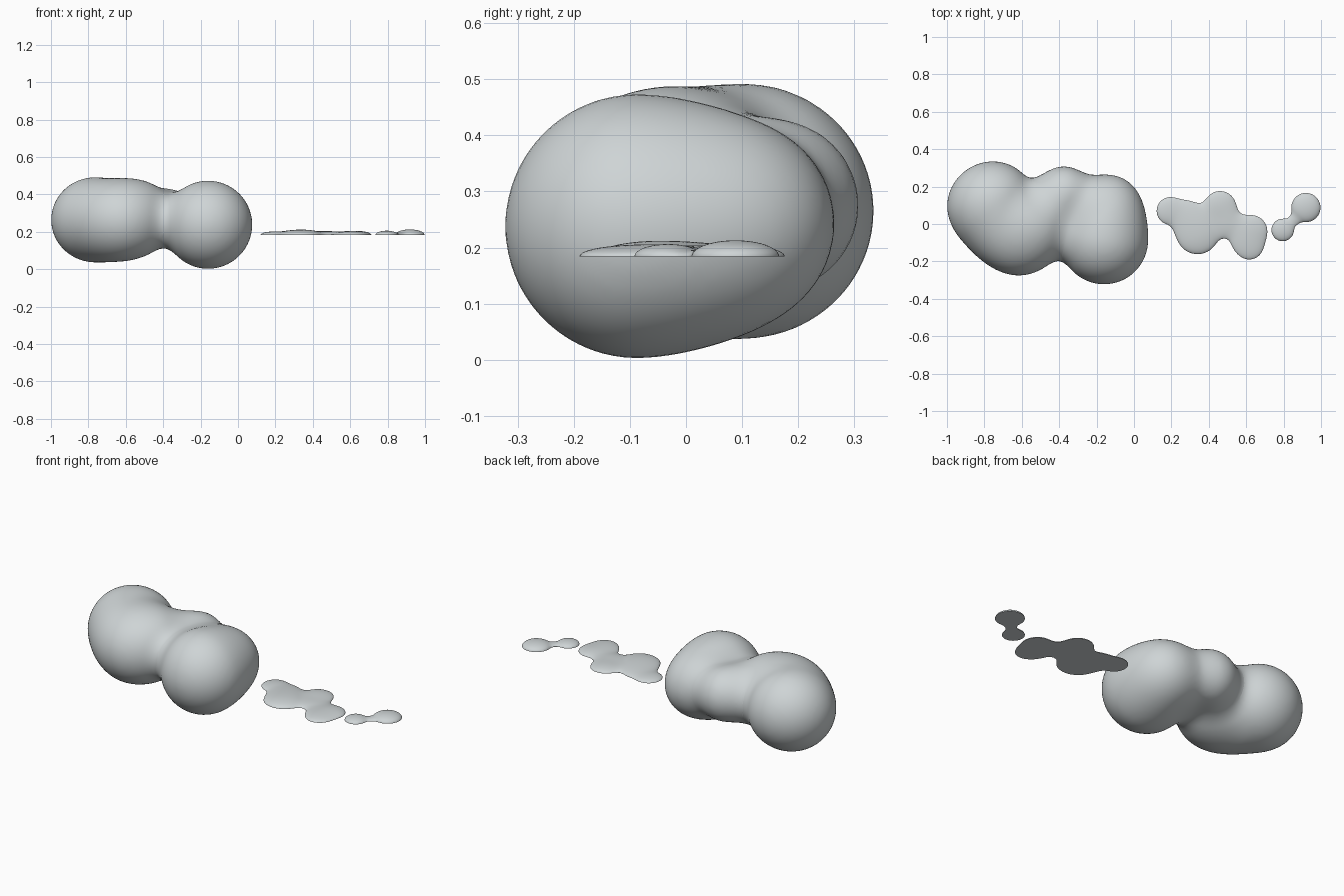
import bpy, bmesh
from mathutils import Vector

if "Cube" in bpy.data.objects:
    bpy.data.objects.remove(bpy.data.objects["Cube"])

grey = bpy.data.materials.new("pale grey")
grey.diffuse_color = (0.62, 0.66, 0.67, 1)
grey.use_nodes = True
grey.node_tree.nodes["Principled BSDF"].inputs["Base Color"].default_value = grey.diffuse_color


def field(p, balls, k):
    """Distance to a soft union of spheres."""
    d = None
    for x, y, z, r in balls:
        e = (p - Vector((x, y, z))).length - r
        if d is None:
            d = e
        else:
            h = max(k - abs(d - e), 0) / k
            d = min(d, e) - h * h * k / 4
    return d


def gradient(p, balls, k):
    s = 0.002
    return Vector([(field(p + a, balls, k) - field(p - a, balls, k)) / (2 * s)
                   for a in (Vector((s, 0, 0)), Vector((0, s, 0)), Vector((0, 0, s)))])


def blob(name, balls, k, voxel, squash=None, base=0):
    """Melt spheres together; squash also halves and flattens the result."""
    bm = bmesh.new()
    for x, y, z, r in balls:
        new = bmesh.ops.create_icosphere(bm, subdivisions=4, radius=r)["verts"]
        bmesh.ops.translate(bm, verts=new, vec=(x, y, z))
    mesh = bpy.data.meshes.new(name)
    bm.to_mesh(mesh)
    bm.free()
    ob = bpy.data.objects.new(name, mesh)
    bpy.context.collection.objects.link(ob)
    rem = ob.modifiers.new("melt", "REMESH")
    rem.mode, rem.voxel_size = "VOXEL", voxel
    bpy.context.view_layer.objects.active = ob
    ob.select_set(True)
    bpy.ops.object.modifier_apply(modifier="melt")

    # settle the skin on the soft union
    bm = bmesh.new()
    bm.from_mesh(ob.data)
    for step in range(7):
        if step < 5:
            bmesh.ops.smooth_vert(bm, verts=bm.verts, factor=0.5,
                                  use_axis_x=True, use_axis_y=True, use_axis_z=True)
        for v in bm.verts:
            g = gradient(v.co, balls, k)
            if g.length > 0.1:
                v.co -= g * (field(v.co, balls, k) / g.length_squared)
    if squash:
        geom = bm.verts[:] + bm.edges[:] + bm.faces[:]
        bmesh.ops.bisect_plane(bm, geom=geom, dist=1e-5, plane_co=(0, 0, 0),
                               plane_no=(0, 0, 1), clear_inner=True)
        rim = [e for e in bm.edges if e.is_boundary]
        bmesh.ops.holes_fill(bm, edges=rim, sides=0)
        for v in bm.verts:
            v.co.z = base + v.co.z * squash
    bmesh.ops.recalc_face_normals(bm, faces=bm.faces)
    bm.to_mesh(ob.data)
    bm.free()
    ob.data.materials.clear()
    ob.data.materials.append(grey)
    bpy.ops.object.shade_smooth_by_angle(angle=0.7)
    ob.select_set(False)


# large lumpy mass
blob("lumpy_mass", [
    (-0.785, 0.09, 0.264, 0.21),
    (-0.735, 0.125, 0.266, 0.19),
    (-0.72, -0.015, 0.26, 0.165),
    (-0.615, -0.07, 0.26, 0.205),
    (-0.52, 0.0, 0.28, 0.175),
    (-0.375, 0.155, 0.275, 0.152),
    (-0.16, -0.087, 0.238, 0.235),
    (-0.138, 0.085, 0.24, 0.177)], 0.11, 0.02)

# flat-bottomed splashes
blob("large_splash", [
    (0.195, 0.07, 0, 0.074),
    (0.28, 0.05, 0, 0.066),
    (0.31, 0.02, 0, 0.08),
    (0.34, -0.047, 0, 0.114),
    (0.46, 0.09, 0, 0.086),
    (0.50, 0.0, 0, 0.075),
    (0.625, -0.04, 0, 0.088),
    (0.59, -0.09, 0, 0.06),
    (0.62, -0.125, 0, 0.062)], 0.06, 0.011, 0.245, 0.184)
blob("small_splash", [
    (0.795, -0.032, 0, 0.06),
    (0.855, 0.02, 0, 0.025),
    (0.919, 0.088, 0, 0.078)], 0.04, 0.008, 0.37, 0.184)
